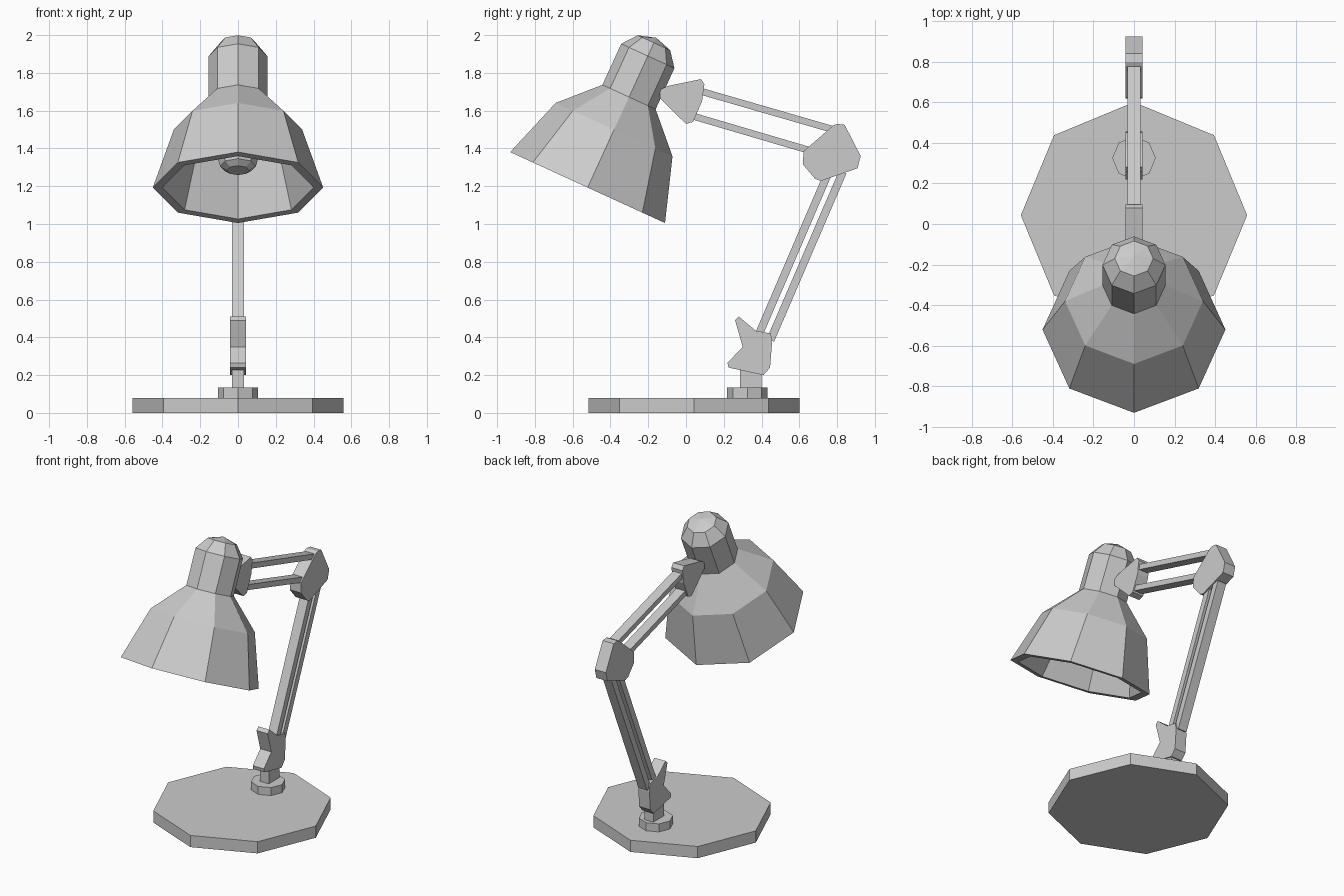
import bpy
import bmesh
import math
from mathutils import Matrix, Vector

cube = bpy.data.objects.get("Cube")
if cube:
    bpy.data.objects.remove(cube)

# One painted grey for the whole lamp
GREY = (0.6, 0.6, 0.6, 1.0)
paint = bpy.data.materials.new("grey paint")
paint.use_nodes = True
paint.diffuse_color = GREY
paint.node_tree.nodes["Principled BSDF"].inputs["Base Color"].default_value = GREY


def finish(name, bm, matrix=None):
    """Turn a bmesh into a flat shaded, painted object."""
    bmesh.ops.recalc_face_normals(bm, faces=bm.faces)
    mesh = bpy.data.meshes.new(name)
    bm.to_mesh(mesh)
    bm.free()
    mesh.materials.append(paint)
    obj = bpy.data.objects.new(name, mesh)
    bpy.context.collection.objects.link(obj)
    if matrix:
        obj.matrix_world = matrix
    return obj


def plate(name, outline, half_width):
    """Extrude a side outline of (y, z) points across x."""
    bm = bmesh.new()
    face = bm.faces.new([bm.verts.new((-half_width, y, z)) for y, z in outline])
    grown = bmesh.ops.extrude_face_region(bm, geom=[face])["geom"]
    moved = [v for v in grown if isinstance(v, bmesh.types.BMVert)]
    bmesh.ops.translate(bm, verts=moved, vec=(2 * half_width, 0, 0))
    return finish(name, bm)


def bar(name, start, end, thickness=0.042, half_width=0.033):
    """Straight square rod between two (y, z) points."""
    a, b = Vector(start), Vector(end)
    run = (b - a).normalized()
    side = Vector((-run.y, run.x)) * thickness / 2
    return plate(name, [a + side, b + side, b - side, a - side], half_width)


def turned(name, profile, matrix, sides=8):
    """Spin a (radius, height) profile into an eight sided solid."""
    bm = bmesh.new()
    rings = []
    for radius, height in profile:
        if radius == 0:
            rings.append([bm.verts.new((0, 0, height))] * sides)
            continue
        angles = [math.tau * i / sides for i in range(sides)]
        rings.append([bm.verts.new((radius * math.cos(t), radius * math.sin(t), height))
                      for t in angles])
    for low, high in zip(rings, rings[1:]):
        for i in range(sides):
            j = (i + 1) % sides
            corners = dict.fromkeys([low[i], low[j], high[j], high[i]])
            bm.faces.new(list(corners))
    # Close open ends with one flat face
    for ring in (rings[0], rings[-1]):
        if len(set(ring)) == sides:
            bm.faces.new(ring)
    return finish(name, bm, matrix)


# Base, collar and post
turned("base", [(0.558, 0), (0.558, 0.08)], Matrix.Translation((0, 0.043, 0)))
turned("base_collar", [(0.107, 0.075), (0.107, 0.135)], Matrix.Translation((0, 0.325, 0)))
plate("base_post", [(0.286, 0.13), (0.4, 0.13), (0.4, 0.26), (0.286, 0.26)], 0.033)

# Joint plates
plate("lower_bracket", [(0.28, 0.51), (0.26, 0.49), (0.30, 0.35), (0.22, 0.265),
                        (0.225, 0.24), (0.41, 0.2), (0.445, 0.24), (0.455, 0.365),
                        (0.45, 0.42), (0.37, 0.435)], 0.042)
plate("elbow", [(0.778, 1.52), (0.80, 1.53), (0.84, 1.525), (0.925, 1.36), (0.908, 1.295),
                (0.715, 1.228), (0.683, 1.24), (0.619, 1.315), (0.622, 1.385)], 0.042)
plate("head_bracket", [(0.08, 1.767), (0.097, 1.74), (0.085, 1.65), (0.037, 1.54),
                       (0, 1.53), (-0.138, 1.665), (-0.138, 1.71), (-0.1, 1.73)], 0.042)

# Paired arm rods
bar("lower_arm_front_rod", (0.375, 0.39), (0.755, 1.275))
bar("lower_arm_back_rod", (0.447, 0.385), (0.83, 1.275))
bar("upper_arm_top_rod", (0.06, 1.708), (0.79, 1.497), 0.036)
bar("upper_arm_bottom_rod", (0.01, 1.579), (0.69, 1.379), 0.036)

# Tilted lamp head: hollow shade with a domed cap, and a bulb inside
tilt = Matrix.Translation((0, -0.521, 1.193)) @ Matrix.Rotation(math.radians(-24.6), 4, "X")
turned("lamp_shade", [(0, 0.5), (0.12, 0.49), (0.305, 0.315), (0.4, 0),
                      (0.451, 0), (0.34, 0.337), (0.155, 0.527), (0.155, 0.766),
                      (0.095, 0.843), (0, 0.872)], tilt)
turned("bulb", [(0.06, 0.1), (0.095, 0.125), (0.115, 0.2), (0.1, 0.29),
                (0.055, 0.37), (0.055, 0.52)], tilt)
